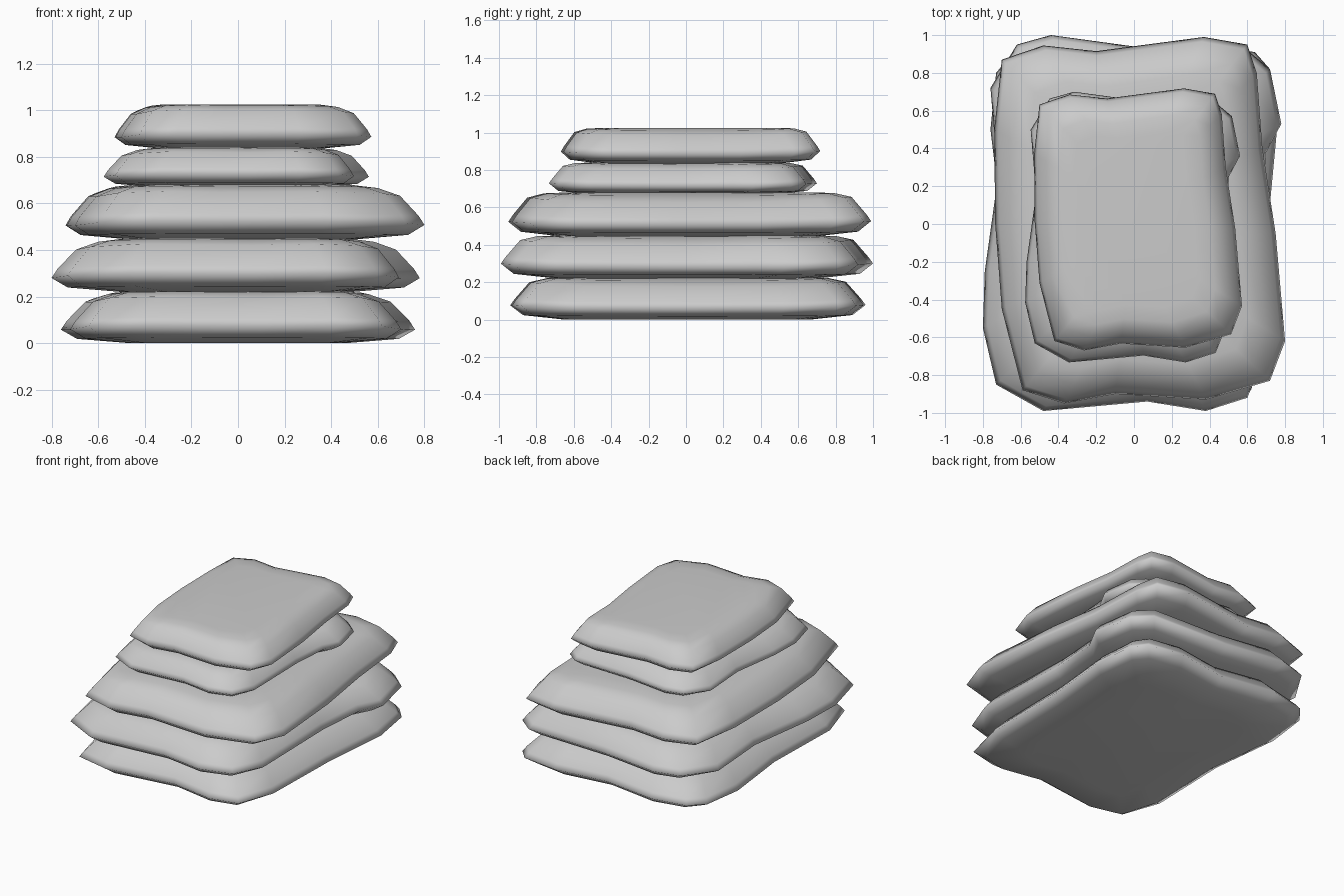
import bpy
import bmesh

default_cube = bpy.data.objects.get("Cube")
if default_cube:
    bpy.data.objects.remove(default_cube, do_unlink=True)

# One plain cloth colour
cloth = bpy.data.materials.new("grey cloth")
cloth_colour = (0.6, 0.6, 0.6, 1)
cloth.diffuse_color = cloth_colour
cloth.use_nodes = True
cloth.node_tree.nodes["Principled BSDF"].inputs["Base Color"].default_value = cloth_colour

# Seam outlines, counter-clockwise from the front right corner
SQUARE_SACK = [(-.64, -.88), (-.4, -.94), (.1, -.87), (.42, -.93), (.62, -.88), (.7, -.6),
               (.71, 0), (.76, .53), (.72, .82), (.64, .91), (.38, .95), (0, .9),
               (-.4, .96), (-.64, .91), (-.73, .8), (-.76, .5), (-.7, 0), (-.72, -.6)]
WAVY_SACK = [(-.73, -.85), (-.48, -.99), (.07, -.94), (.38, -.99), (.6, -.92), (.69, -.7),
             (.67, 0), (.7, .38), (.78, .53), (.72, .82), (.6, .92), (0, .94),
             (-.44, 1), (-.62, .95), (-.76, .72), (-.72, .25), (-.79, -.25), (-.8, -.55)]
TAPERED_SACK = [(-.59, -.88), (-.37, -.95), (-.1, -.9), (.38, -.93), (.72, -.83), (.8, -.62),
                (.75, -.05), (.68, .4), (.65, .8), (.6, .95), (.37, .99), (-.2, .915),
                (-.48, .945), (-.7, .87), (-.74, .5), (-.735, 0), (-.7, -.45)]

# Rings from underside to top: inset in from the seam, height share, lift at the ends
RINGS = [(.3, 0, 0), (.07, .08, .03), (0, .25, .1), (.025, .42, .08),
         (.105, .78, .12), (.2, .93, .06), (.32, 1, 0)]


def build_sack(name, outline, bottom, top, scale=1.0, shift_y=0.0):
    """Loft one stuffed sack through insets of its seam outline."""
    height = top - bottom
    half_x = max(abs(x) for x, y in outline)
    half_y = max(abs(y) for x, y in outline)
    bm = bmesh.new()
    loops = []
    for inset, share, lift in RINGS:
        inset_x = 1 - inset / half_x
        inset_y = 1 - inset / half_y
        loop = []
        for x, y in outline:
            end = (abs(y) / half_y) ** 4
            z = bottom + height * (share + lift * end)
            loop.append(bm.verts.new((x * inset_x * scale, y * inset_y * scale + shift_y, z)))
        loops.append(loop)

    # Skin the rings and close the flat underside and top
    count = len(outline)
    for lower, upper in zip(loops, loops[1:]):
        for i in range(count):
            j = (i + 1) % count
            bm.faces.new((lower[i], lower[j], upper[j], upper[i]))
    bm.faces.new(reversed(loops[0]))
    bm.faces.new(loops[-1])
    for face in bm.faces:
        face.smooth = True

    mesh = bpy.data.meshes.new(name)
    bm.to_mesh(mesh)
    bm.free()
    mesh.materials.append(cloth)
    sack = bpy.data.objects.new(name, mesh)
    bpy.context.collection.objects.link(sack)
    return sack


# Three large sacks with two smaller ones on top
build_sack("bottom_sack", SQUARE_SACK, 0, .225)
build_sack("second_sack", WAVY_SACK, .22, .45)
build_sack("third_sack", TAPERED_SACK, .445, .68)
build_sack("fourth_sack", WAVY_SACK, .67, .84, scale=.72, shift_y=-.02)
build_sack("top_sack", TAPERED_SACK, .835, 1.025, scale=.715, shift_y=.01)
